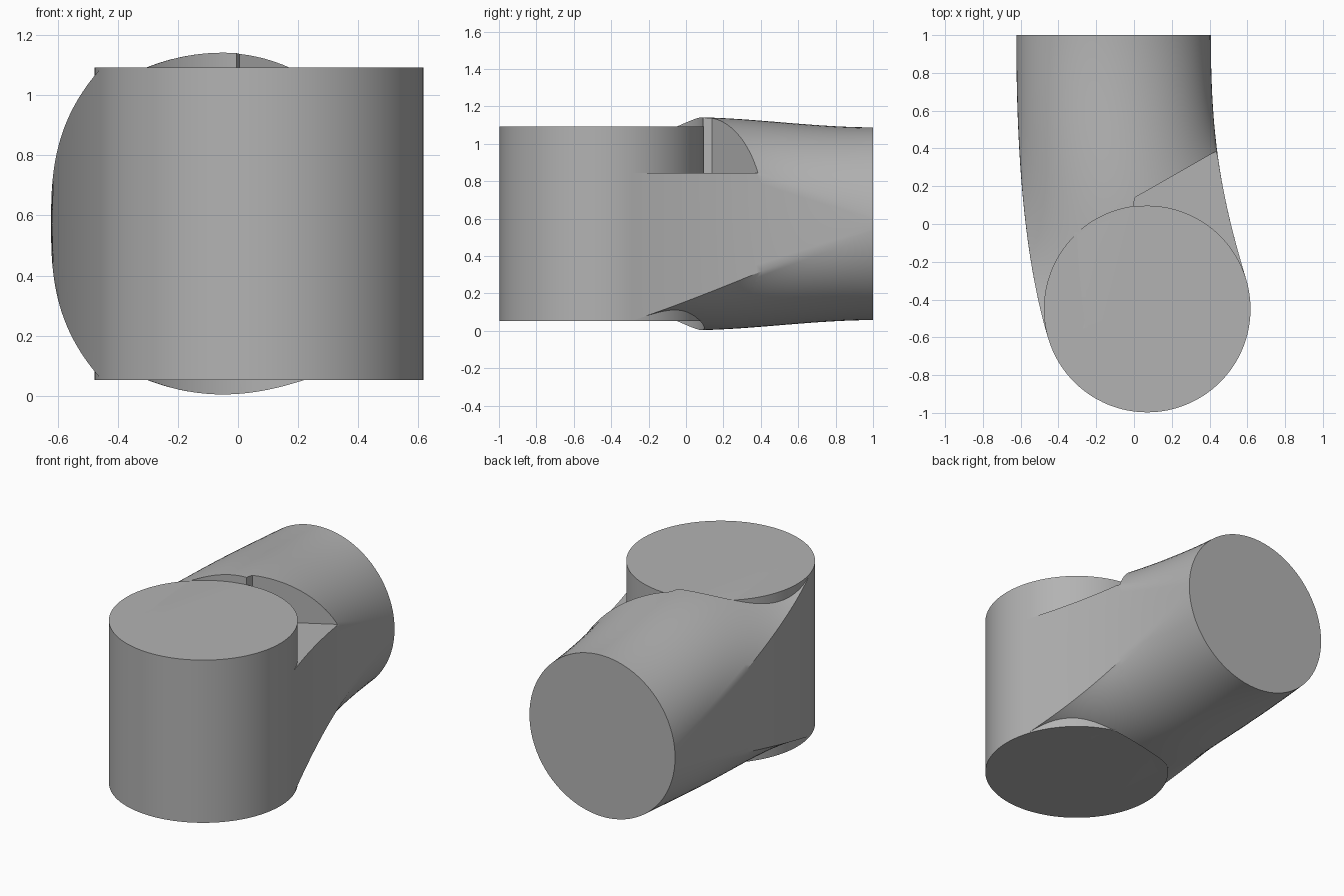
import bpy, bmesh, math
from mathutils import Vector

old = bpy.data.objects.get("Cube")
if old:
    bpy.data.objects.remove(old, do_unlink=True)

MID = 0.573            # height of the horizontal mirror plane
HALF = 0.52            # half height of the drum
R_DRUM, R_END = 0.547, 0.515
DRUM = Vector((0.07, -0.45, MID))
END = Vector((-0.108, 1.0, MID))
TURN = math.radians(16.9)

grey = bpy.data.materials.new("plain_grey")
grey.use_nodes = True
colour = (0.45, 0.45, 0.45, 1)
grey.diffuse_color = colour
grey.node_tree.nodes["Principled BSDF"].inputs["Base Color"].default_value = colour


def finish(name, bm):
    bmesh.ops.recalc_face_normals(bm, faces=bm.faces)
    mesh = bpy.data.meshes.new(name)
    bm.to_mesh(mesh)
    bm.free()
    mesh.materials.append(grey)
    ob = bpy.data.objects.new(name, mesh)
    bpy.context.collection.objects.link(ob)
    return ob


def prism(name, outline, z0, z1):
    bm = bmesh.new()
    face = bm.faces.new([bm.verts.new((x, y, z0)) for x, y in outline])
    top = bmesh.ops.extrude_face_region(bm, geom=[face])
    verts = [g for g in top["geom"] if isinstance(g, bmesh.types.BMVert)]
    bmesh.ops.translate(bm, verts=verts, vec=(0, 0, z1 - z0))
    return finish(name, bm)


def activate(ob):
    bpy.ops.object.select_all(action='DESELECT')
    ob.select_set(True)
    bpy.context.view_layer.objects.active = ob


def cut(target, cutter):
    cutter.hide_render = True
    mod = target.modifiers.new("cut", 'BOOLEAN')
    mod.operation = 'DIFFERENCE'
    mod.solver = 'EXACT'
    mod.object = cutter
    activate(target)
    bpy.ops.object.modifier_apply(modifier=mod.name)
    bpy.data.objects.remove(cutter, do_unlink=True)


# Upright drum
circle = [(DRUM.x + R_DRUM * math.cos(a), DRUM.y + R_DRUM * math.sin(a))
          for a in (math.tau * i / 128 for i in range(128))]
drum = prism("upright_drum", circle, MID - HALF, MID + HALF)

# Arm: a loft from the rectangle across the drum axis to a round end
across = Vector((math.cos(TURN), math.sin(TURN), 0))
forward = Vector((-math.sin(TURN), math.cos(TURN), 0))
PINCH = math.radians(4)     # small arc that each flat side narrows to
SPAN, SIDE, STEPS = 40, 12, 40


def section():
    """Rectangle coordinates, matching end angle, and top/bottom bulge."""
    for sign in (1, -1):
        for i in range(SPAN):
            u = sign * (2 * i / SPAN - 1)
            yield u, sign, u * (math.pi / 2 - PINCH), sign, 1 - u * u
        for i in range(SIDE):
            v = 1 - 2 * i / SIDE
            yield sign, v * sign, sign * math.pi / 2 - PINCH * v * sign, 0, 0


bm = bmesh.new()
rings = []
for k in range(STEPS + 1):
    t = k / STEPS
    h_end = t * t * (3 - 2 * t)
    t0, t1 = t * (1 - t) ** 2, t * t * (t - 1)
    ring = []
    for u, v, ang, sign, swell in section():
        start = DRUM + across * (R_DRUM * u)
        cz = math.cos(ang) * (sign if sign else v / max(abs(v), 1e-6))
        if not sign:
            cz = math.sin(PINCH * v)
        stop = END + Vector((R_END * math.sin(ang), 0, 0))
        p = start * (1 - h_end) + stop * h_end
        p += forward * (1.5 * t0) + Vector((0, 1.5 * t1, 0))
        p.z = MID + HALF * v * (1 - t) + R_END * cz * t
        p.z += sign * swell * 0.345 * t0
        ring.append(p)
    # the flat sides run down on the right and up on the left
    rings.append([bm.verts.new(p) for p in ring])
n = len(rings[0])
for a, b in zip(rings, rings[1:]):
    for i in range(n):
        j = (i + 1) % n
        bm.faces.new((a[i], a[j], b[j], b[i]))
bm.faces.new(rings[0])
bm.faces.new(rings[-1])
arm = finish("blended_arm", bm)

# Clearance above and below the drum, and the stop notches beside it
notch = [(-0.005, 0.09), (0.005, 0.14), (0.435, 0.385), (1.0, 0.707), (1.0, -1.0), (-0.005, -1.0)]
for low, high, floor, roof in ((MID + HALF, 1.5, 0.845, 1.5),
                               (-0.4, MID - HALF, -0.4, 0.302)):
    cut(arm, prism("drum_clearance", circle, low, high))
    cut(arm, prism("stop_notch", notch, floor, roof))

for ob in (drum, arm):
    activate(ob)
    bpy.ops.object.shade_smooth_by_angle(angle=math.radians(30))
